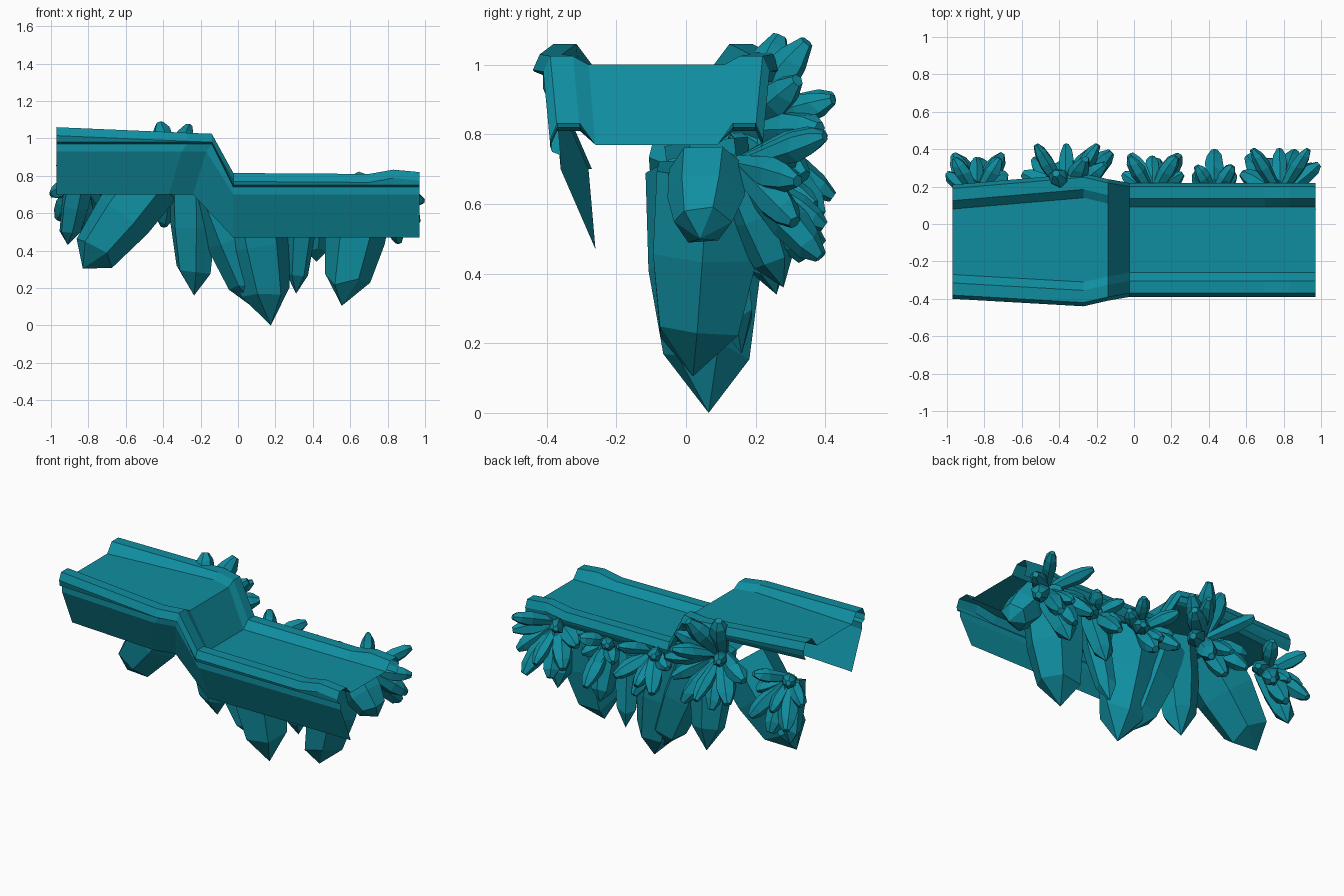
import bpy, bmesh, math, random
from mathutils import Vector

if "Cube" in bpy.data.objects:
    bpy.data.objects.remove(bpy.data.objects["Cube"])

random.seed(7)
teal = bpy.data.materials.new("teal")
teal.diffuse_color = (0.005, 0.27, 0.35, 1)
teal.use_nodes = True
teal.node_tree.nodes["Principled BSDF"].inputs["Base Color"].default_value = teal.diffuse_color


def finish(bm, name):
    bmesh.ops.recalc_face_normals(bm, faces=bm.faces)
    me = bpy.data.meshes.new(name)
    bm.to_mesh(me)
    bm.free()
    me.materials.append(teal)
    ob = bpy.data.objects.new(name, me)
    bpy.context.collection.objects.link(ob)
    return ob


def bridge(bm, a, b, closed):
    n = len(a)
    for i in range(n if closed else n - 1):
        j = (i + 1) % n
        bm.faces.new((a[i], a[j], b[j], b[i]))


# Raised rim with a rolled outer edge, listed from the floor outwards
def rim(inner, side, h):
    steps = [(0, 0), (0.045, h), (0.11, h), (0.13, h - 0.045), (0.125, -0.02)]
    return [(inner + side * d, z) for d, z in steps]


# Stepped ledge: an open sheet lofted along x
# station: x, floor height, rim height, rim spread
stations = [(-0.97, 1.0, 0.06, 0.01), (-0.27, 1.0, 0.03, 0.05),
            (-0.14, 1.0, 0.025, 0.02), (-0.025, 0.77, 0.045, 0),
            (0.7, 0.77, 0.04, 0), (0.83, 0.77, 0.063, 0), (0.97, 0.77, 0.05, 0)]
bm = bmesh.new()
prev = None
for x, z, h, w in stations:
    skirt = [(-0.26 - w, -0.3), (-0.36 - w, -0.07), (-0.36 - w, -0.03)]
    back_spread = w if x > -0.9 else -w
    profile = skirt + rim(-0.26 - w, -1, h)[::-1] + rim(0.09 + back_spread, 1, h)
    profile.append((0.2 + back_spread, -0.05))
    row = [bm.verts.new((x, y, z + dz)) for y, dz in profile]
    # the skirt's lower edge steps down earlier than the floor
    if -0.3 < x < -0.1:
        row[0].co.x -= 0.1
        row[1].co.x -= 0.03
    if prev:
        bridge(bm, prev, row, False)
    prev = row
finish(bm, "stepped_ledge")


# Six-sided crystal from base to tip, r = radius at the widest ring
def crystal(bm, base, tip, r, rings, blunt=False):
    base, tip = Vector(base), Vector(tip)
    axis = tip - base
    q = axis.to_track_quat('Z', 'Y')
    spin = random.uniform(0, math.pi / 3)
    radii = [random.uniform(0.88, 1.1) * r for _ in range(6)]
    prev = None
    for t, s in rings:
        ring = []
        for i in range(6):
            a = spin + i * math.pi / 3
            jit = random.uniform(-0.05, 0.05) if 0.5 < t < 1 else 0
            p = Vector((math.cos(a) * radii[i] * s, math.sin(a) * radii[i] * s,
                        (t + jit) * axis.length))
            ring.append(bm.verts.new(base + q @ p))
        if prev:
            bridge(bm, prev, ring, True)
        else:
            bm.faces.new(ring)
        prev = ring
    if blunt:
        bm.faces.new(prev)
    else:
        apex = bm.verts.new(tip)
        for i in range(6):
            bm.faces.new((prev[i], prev[(i + 1) % 6], apex))


# Large hanging crystals: base x, tip x, tip y, tip z, radius
large = [(0.05, 0.175, 0.065, 0, 0.165), (0.66, 0.555, 0.02, 0.105, 0.155),
         (-0.24, -0.235, 0.13, 0.16, 0.115), (-0.46, -0.83, 0.08, 0.305, 0.16),
         (0.36, 0.31, 0.16, 0.17, 0.075), (-0.14, 0.09, 0.09, 0.09, 0.13),
         (0.78, 0.95, 0.04, 0.5, 0.11), (-0.84, -0.91, 0.26, 0.43, 0.07),
         (0.44, 0.42, 0.26, 0.34, 0.075), (0.75, 0.7, 0.28, 0.36, 0.08)]
bm = bmesh.new()
for bx, tx, ty, tz, r in large:
    base = (bx, 0.15 if ty > 0.2 else 0.06, 0.78 if bx < -0.2 else 0.7)
    crystal(bm, base, (tx, ty, tz), r, [(0, 1.12), (0.4, 1.08), (0.79, 0.82)])
finish(bm, "large_hanging_crystals")

# Crystal clusters along the back, fanned out from a root:
# root x, root z, first angle, last angle, count, sideways reach, vertical reach
clusters = {"outer_left": (-0.84, 0.79, -150, -25, 5, 0.15, 0.28),
            "middle_star": (-0.36, 0.81, -165, 102, 9, 0.24, 0.28),
            "inner_right": (0.1, 0.71, -170, 5, 5, 0.16, 0.22),
            "small_right": (0.43, 0.68, -150, -30, 3, 0.1, 0.2),
            "outer_right": (0.78, 0.71, -165, -12, 6, 0.21, 0.28)}
for name, (cx, cz, a0, a1, count, side, drop) in clusters.items():
    bm = bmesh.new()
    root = Vector((cx, 0.15, cz))
    for i in range(count):
        a = math.radians(a0 + (a1 - a0) * i / (count - 1))
        reach = side + (drop - side) * math.sin(a) ** 2
        # crystals at the ends of the fan lie closer to the wall
        y = 0.27 + 0.07 * math.sin(math.pi * i / (count - 1)) + 0.05 * (i % 2)
        tip = (cx + reach * math.cos(a), y, cz + reach * math.sin(a))
        crystal(bm, root, tip, 0.035 + 0.09 * reach, [(0, 0.6), (0.62, 1), (0.84, 0.8), (1, 0.35)], True)
    # shorter crystals pointing outwards from the middle
    for i in range(3):
        a = 2.1 * i + 0.5
        d = Vector((0.7 * math.cos(a), 1, 0.7 * math.sin(a))) * (0.08 + 0.8 * side)
        crystal(bm, root, root + d, 0.045, [(0, 0.5), (0.65, 1), (0.85, 0.8), (1, 0.35)], True)
    finish(bm, name + "_crystal_cluster")
